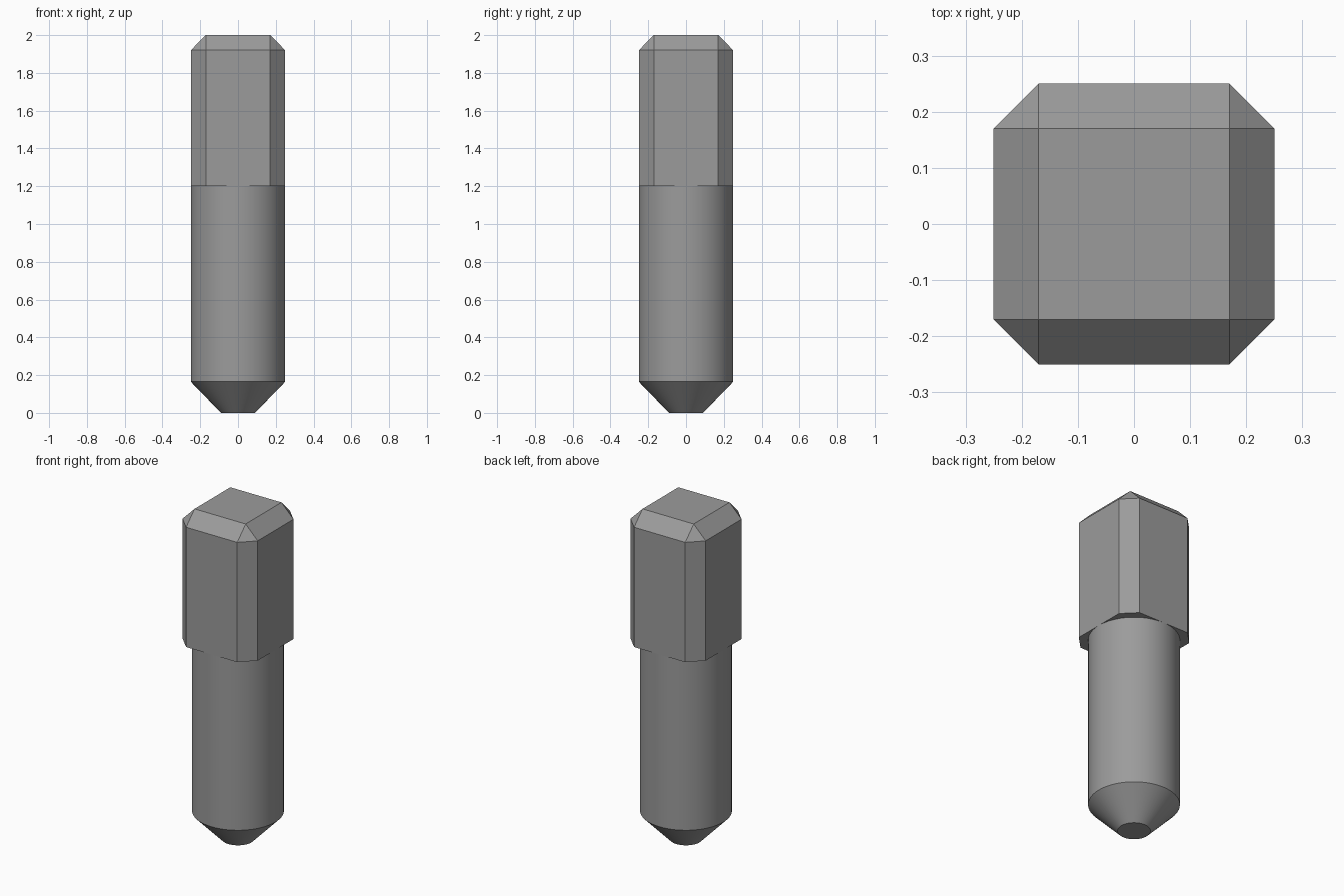
import bpy, bmesh, math
from mathutils import Matrix

if "Cube" in bpy.data.objects:
    bpy.data.objects.remove(bpy.data.objects["Cube"])

HALF, CHAMFER = 0.25, 0.08
HEAD_Z, TOP_Z, TIP_Z = 1.2, 2.0, 0.165

steel = bpy.data.materials.new("grey_steel")
steel.diffuse_color = (0.33, 0.33, 0.33, 1)
steel.use_nodes = True
steel.node_tree.nodes["Principled BSDF"].inputs["Base Color"].default_value = steel.diffuse_color


def finish(name, bm):
    bmesh.ops.recalc_face_normals(bm, faces=bm.faces[:])
    mesh = bpy.data.meshes.new(name)
    bm.to_mesh(mesh)
    bm.free()
    mesh.materials.append(steel)
    obj = bpy.data.objects.new(name, mesh)
    bpy.context.collection.objects.link(obj)
    return obj


# Square head: every edge chamfered except those around the underside
bm = bmesh.new()
height = TOP_Z - HEAD_Z
bmesh.ops.create_cube(bm, size=1, matrix=Matrix.Translation((0, 0, HEAD_Z + height / 2))
                      @ Matrix.Diagonal((2 * HALF, 2 * HALF, height, 1)))
edges = [e for e in bm.edges if max(v.co.z for v in e.verts) > HEAD_Z + 0.01]
bmesh.ops.bevel(bm, geom=edges, offset=CHAMFER, offset_type='OFFSET',
                segments=1, profile=0.5, affect='EDGES')
finish("square_head", bm)

# Round shank with a blunt conical tip, spun from its profile
bm = bmesh.new()
profile = [(0, 0), (0.09, 0), (HALF, TIP_Z), (HALF, HEAD_Z), (0, HEAD_Z)]
verts = [bm.verts.new((r, 0, z)) for r, z in profile]
chain = [bm.edges.new(pair) for pair in zip(verts, verts[1:])]
bmesh.ops.spin(bm, geom=verts + chain, cent=(0, 0, 0), axis=(0, 0, 1),
               angle=2 * math.pi, steps=64)
bmesh.ops.remove_doubles(bm, verts=bm.verts[:], dist=1e-4)
shank = finish("round_shank", bm)
bpy.context.view_layer.objects.active = shank
shank.select_set(True)
bpy.ops.object.shade_smooth_by_angle(angle=math.radians(30))
